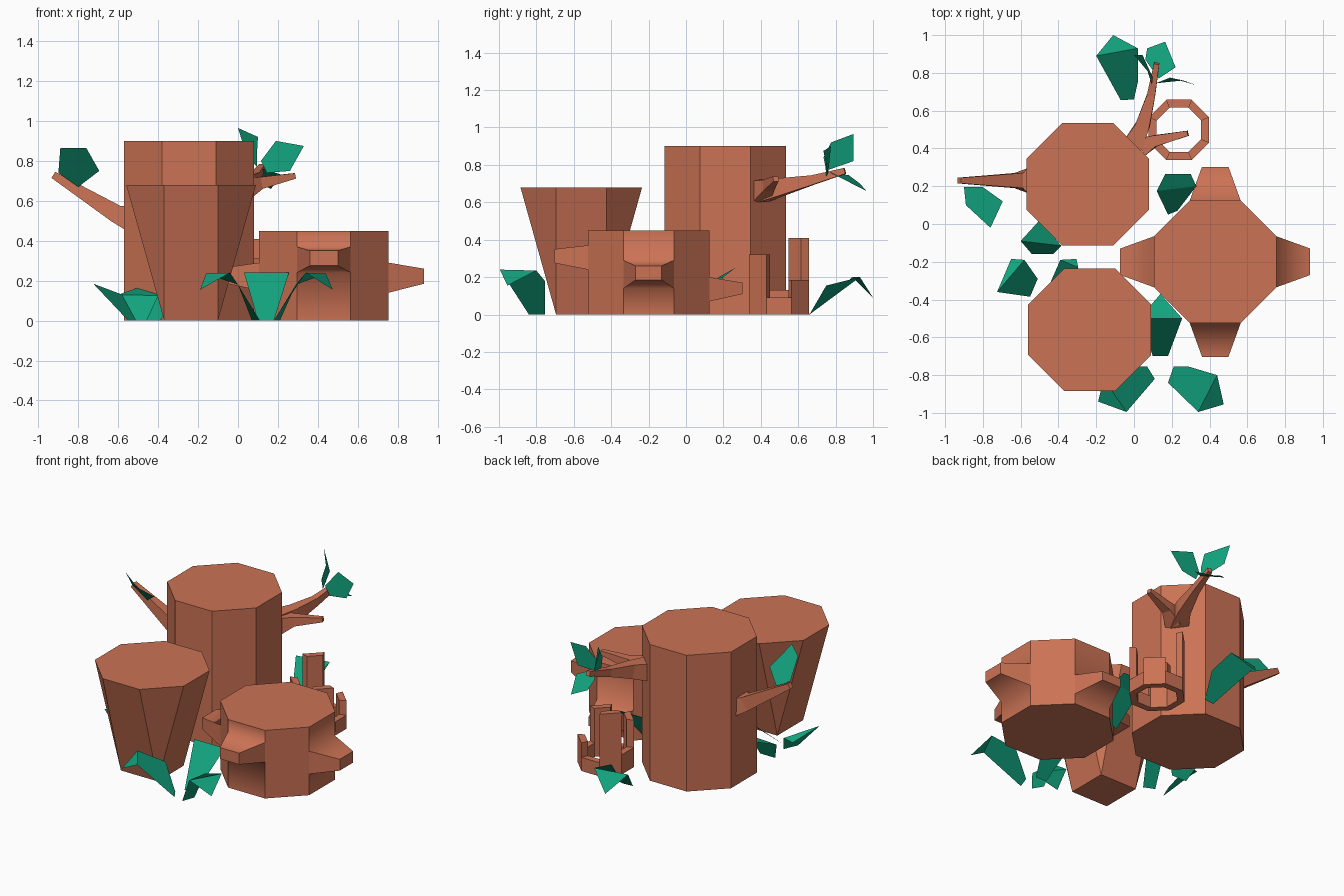
import bpy, bmesh, math
from mathutils import Vector

if "Cube" in bpy.data.objects:
    bpy.data.objects.remove(bpy.data.objects["Cube"])


def material(name, rgb):
    m = bpy.data.materials.new(name)
    m.diffuse_color = (*rgb, 1)
    m.use_nodes = True
    m.node_tree.nodes["Principled BSDF"].inputs["Base Color"].default_value = m.diffuse_color
    return m


BARK = material("bark", (0.60, 0.17, 0.09))
GREEN = material("leaf_green", (0.006, 0.37, 0.21))
AP = 0.325                                   # trunk half width across flats
T = math.tan(math.pi / 8)


def finish(name, bm, mat, closed=True):
    if closed:
        bmesh.ops.remove_doubles(bm, verts=bm.verts, dist=1e-4)
        bmesh.ops.recalc_face_normals(bm, faces=bm.faces)
    me = bpy.data.meshes.new(name)
    bm.to_mesh(me)
    bm.free()
    me.materials.append(mat)
    ob = bpy.data.objects.new(name, me)
    bpy.context.collection.objects.link(ob)
    return ob


def face(bm, pts, smooth=False):
    f = bm.faces.new([bm.verts.new(p) for p in pts])
    f.smooth = smooth


def octagon(cx, cy, ap, z):
    r = ap / math.cos(math.pi / 8)
    return [Vector((cx + r * math.cos((i - 0.5) * math.pi / 4),
                    cy + r * math.sin((i - 0.5) * math.pi / 4), z)) for i in range(8)]


def loft(bm, rings):
    for a, b in zip(rings, rings[1:]):
        n = len(a)
        for i in range(n):
            j = (i + 1) % n
            pts = [a[i], a[j], b[j], b[i]]
            if (a[i] - a[j]).length < 1e-4:
                pts.pop(0)
            face(bm, pts)


# tall trunk
bm = bmesh.new()
low, top = octagon(-0.245, 0.21, AP, 0), octagon(-0.245, 0.21, AP, 0.9)
loft(bm, [low, top])
face(bm, low)
face(bm, top)
finish("tall_trunk", bm, BARK)

# tapering trunk: octagonal top narrowing to a square foot
bm = bmesh.new()
cx, cy, h = -0.235, -0.56, AP * T
top = octagon(cx, cy, AP, 0.68)
low = [Vector((cx + math.copysign(h, p.x - cx), cy + math.copysign(h, p.y - cy), 0)) for p in top]
loft(bm, [low, top])
face(bm, top)
face(bm, low[1::2])
finish("tapering_trunk", bm, BARK)

# short stump with a stubby knot pulled out of four of its sides
bm = bmesh.new()
low, top = octagon(0.43, -0.2, AP, 0), octagon(0.43, -0.2, AP, 0.45)
face(bm, low)
face(bm, top)
knots = {0: (0.14, 0.29, 0.185, 0.26), 2: (0.07, 0.20, 0.11, 0.17),
         4: (0.15, 0.29, 0.19, 0.265), 6: (0.24, 0.37, 0.275, 0.35)}
for i in range(8):
    a, b = low[i], low[(i + 1) % 8]
    ta, tb = top[i], top[(i + 1) % 8]
    if i not in knots:
        face(bm, [a, b, tb, ta])
        continue
    z0, z1, e0, e1 = knots[i]
    out = Vector((math.cos(i * math.pi / 4), math.sin(i * math.pi / 4), 0)) * 0.178
    mid = (a + b) / 2

    def at(p, z):
        return Vector((p.x, p.y, z))
    ea, eb = mid + (a - mid) * 0.52 + out, mid + (b - mid) * 0.52 + out
    base = [at(a, z0), at(b, z0), at(b, z1), at(a, z1)]
    end = [at(ea, e0), at(eb, e0), at(eb, e1), at(ea, e1)]
    face(bm, [a, b, base[1], base[0]], True)
    face(bm, [base[3], base[2], tb, ta], True)
    for k in range(4):
        j = (k + 1) % 4
        face(bm, [base[k], base[j], end[j], end[k]], k in (0, 2))
    face(bm, end)
finish("short_stump", bm, BARK)

# hollow stump: eight wall pieces of uneven height (E, NE, N, NW, W, SW, S, SE)
bm = bmesh.new()
outer, inner = octagon(0.238, 0.498, 0.16, 0), octagon(0.238, 0.498, 0.118, 0)
for i, ht in enumerate([0.09, 0.185, 0.09, 0.41, 0.13, 0.31, 0.08, 0.32]):
    j = (i + 1) % 8
    foot = [outer[i], outer[j], inner[j], inner[i]]
    head = [p + Vector((0, 0, ht)) for p in foot]
    part = bmesh.new()
    loft(part, [foot, head])
    face(part, foot)
    face(part, head)
    finish(f"hollow_stump_wall_{i + 1}", part, BARK)
bm.free()


def branch(name, path):
    """Four-sided tapering limb; each path entry is centre, half width, half height."""
    bm = bmesh.new()
    rings = []
    for k, (c, w, hh) in enumerate(path):
        p, q = Vector(path[max(k - 1, 0)][0]), Vector(path[min(k + 1, len(path) - 1)][0])
        d = (q - p).normalized()
        side = d.cross(Vector((0, 0, 1))).normalized()
        up = side.cross(d) if k else Vector((0, 0, 1))
        c = Vector(c)
        rings.append([c - side * w - up * hh, c + side * w - up * hh,
                      c + side * w + up * hh, c - side * w + up * hh])
    loft(bm, rings)
    face(bm, rings[0])
    face(bm, rings[-1])
    finish(name, bm, BARK)


# branches on the tall trunk
branch("left_branch", [((-0.565, 0.23, 0.515), 0.065, 0.06),
                       ((-0.61, 0.23, 0.535), 0.04, 0.045),
                       ((-0.925, 0.23, 0.73), 0.015, 0.018)])
branch("right_branch", [((-0.01, 0.41, 0.66), 0.055, 0.06),
                        ((0.045, 0.52, 0.685), 0.038, 0.045),
                        ((0.09, 0.68, 0.72), 0.022, 0.025),
                        ((0.12, 0.85, 0.768), 0.014, 0.016)])
branch("right_branch_fork", [((0.035, 0.405, 0.66), 0.05, 0.055),
                             ((0.11, 0.44, 0.69), 0.03, 0.03),
                             ((0.285, 0.48, 0.725), 0.014, 0.014)])


def leaf(name, blade, tip=None):
    """Thin blade polygon; tip continues past the fold from the last two blade points."""
    bm = bmesh.new()
    vs = [bm.verts.new(p) for p in blade]
    bm.faces.new(vs)
    if tip:
        bm.faces.new([vs[-1], vs[-2]] + [bm.verts.new(p) for p in tip])
    finish(name, bm, GREEN, closed=False)


# ground leaves
leaf("front_leaf_right", [(0.21, -0.755, 0), (0.18, -0.84, 0), (0.34, -0.995, 0.24),
                          (0.44, -0.80, 0.235), (0.29, -0.755, 0.18)][3:] +
     [(0.21, -0.755, 0), (0.18, -0.84, 0), (0.34, -0.995, 0.24)])
leaf("front_leaf_right_tip", [(0.44, -0.80, 0.235), (0.34, -0.995, 0.24), (0.475, -0.955, 0.155)])
leaf("front_leaf_left", [(-0.16, -0.82, 0.235), (0.0, -0.755, 0.18), (0.07, -0.755, 0),
                         (0.11, -0.82, 0), (-0.04, -0.995, 0.24)])
leaf("front_leaf_left_tip", [(-0.16, -0.82, 0.235), (-0.04, -0.995, 0.24), (-0.19, -0.94, 0.155)])
leaf("front_leaf_middle", [(0.10, -0.70, 0), (0.18, -0.70, 0), (0.255, -0.50, 0.24),
                           (0.03, -0.50, 0.24)], [(0.14, -0.37, 0.16)])
leaf("side_leaf_outer", [(-0.55, -0.385, 0), (-0.51, -0.29, 0), (-0.58, -0.19, 0.13),
                         (-0.725, -0.36, 0.185)], [(-0.65, -0.185, 0.12)])
leaf("side_leaf_back", [(-0.54, -0.16, 0), (-0.43, -0.16, 0), (-0.385, -0.115, 0.125),
                        (-0.60, -0.09, 0.13)], [(-0.50, 0.02, 0.165)])
leaf("side_leaf_inner", [(-0.46, -0.35, 0), (-0.39, -0.38, 0), (-0.295, -0.23, 0.14),
                         (-0.39, -0.19, 0.15)], [(-0.305, -0.185, 0.12)])
leaf("middle_leaf", [(0.23, 0.07, 0), (0.18, 0.05, 0), (0.12, 0.175, 0.2),
                     (0.33, 0.20, 0.2)], [(0.165, 0.265, 0.25), (0.30, 0.265, 0.25)])
leaf("back_leaf", [(-0.07, 0.655, 0), (0.0, 0.66, 0), (0.02, 0.75, 0.155),
                   (0.02, 0.93, 0.20), (-0.20, 0.89, 0.20)], [(-0.11, 1.0, 0.09)])

# branch leaves
leaf("left_branch_leaf", [(-0.90, 0.195, 0.74), (-0.80, 0.195, 0.67), (-0.695, 0.12, 0.75),
                          (-0.76, -0.02, 0.865), (-0.89, 0.10, 0.865)])
leaf("right_branch_leaf_side", [(0.145, 0.75, 0.74), (0.26, 0.76, 0.75), (0.33, 0.735, 0.875),
                                (0.19, 0.775, 0.90), (0.115, 0.745, 0.80)])
leaf("right_branch_leaf_upper", [(0.0, 0.895, 0.965), (0.045, 0.895, 0.82), (0.095, 0.75, 0.77),
                                 (0.095, 0.735, 0.84), (0.10, 0.775, 0.92)])
leaf("right_branch_leaf_end", [(0.06, 0.87, 0.745), (0.13, 0.77, 0.76), (0.22, 0.83, 0.73),
                               (0.165, 0.965, 0.66), (0.07, 0.93, 0.70)])
